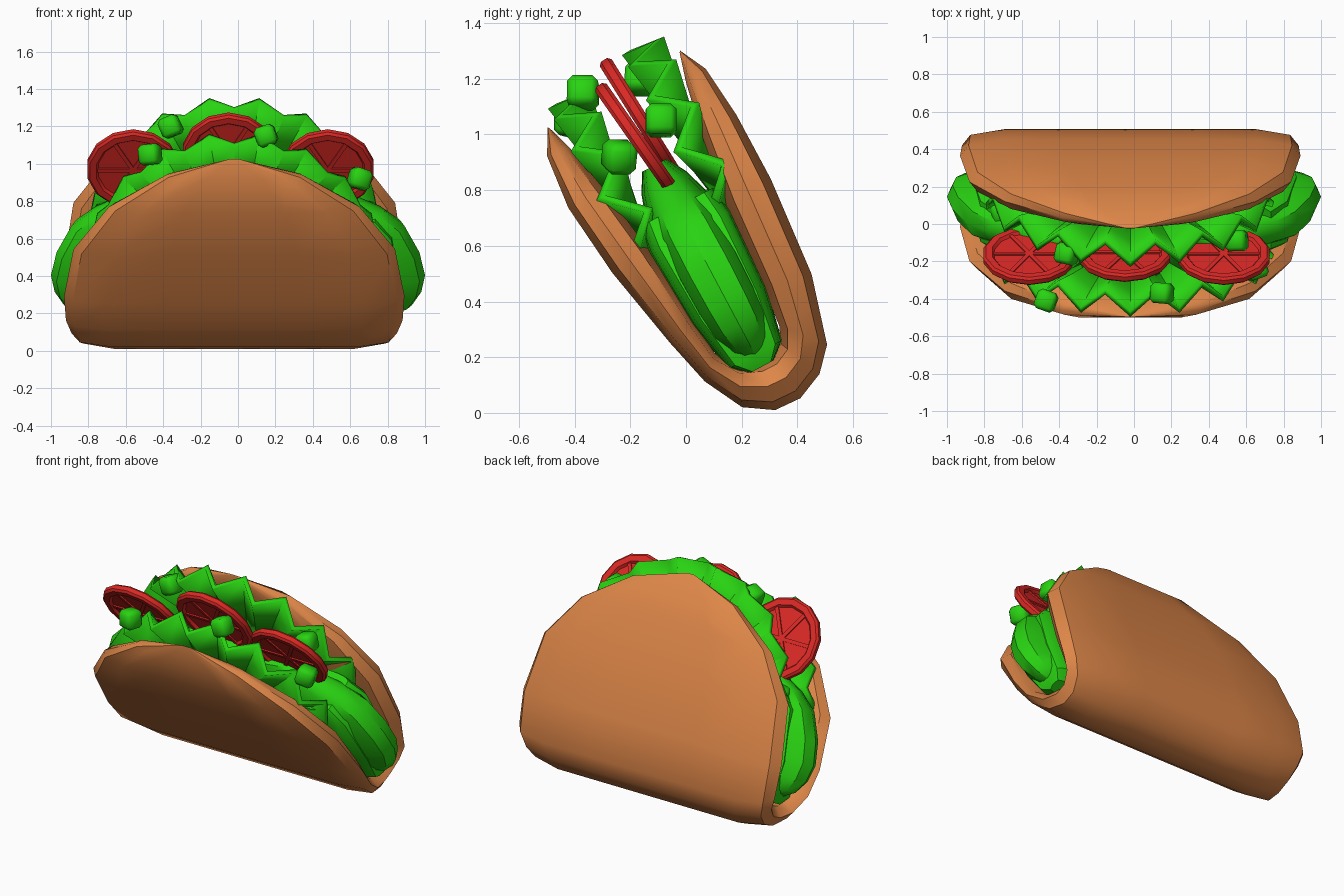
import bpy, bmesh, math, random
from mathutils import Matrix, Vector

if "Cube" in bpy.data.objects:
    bpy.data.objects.remove(bpy.data.objects["Cube"])

random.seed(4)
# Everything is built upright, then leaned towards the front
LEAN = Matrix.Translation((0, .342, .033)) @ Matrix.Rotation(math.radians(28), 4, 'X')


def material(name, rgb):
    m = bpy.data.materials.new(name)
    m.diffuse_color = (*rgb, 1)
    m.use_nodes = True
    m.node_tree.nodes["Principled BSDF"].inputs["Base Color"].default_value = m.diffuse_color
    return m


CRUST = material("crust", (.73, .24, .065))
GREEN = material("green", (.022, .65, .006))
RED = material("red", (.71, .022, .018))


def finish(name, bm, mat, matrix=LEAN, angle=35):
    bmesh.ops.recalc_face_normals(bm, faces=bm.faces)
    me = bpy.data.meshes.new(name)
    bm.to_mesh(me)
    bm.free()
    me.materials.append(mat)
    ob = bpy.data.objects.new(name, me)
    bpy.context.collection.objects.link(ob)
    ob.matrix_world = matrix
    bpy.ops.object.select_all(action='DESELECT')
    ob.select_set(True)
    bpy.context.view_layer.objects.active = ob
    bpy.ops.object.shade_smooth_by_angle(angle=math.radians(angle))
    return ob


def loft(name, rings, mat):
    bm = bmesh.new()
    rows = [[bm.verts.new(p) for p in ring] for ring in rings]
    n = len(rows[0])
    for a, b in zip(rows, rows[1:]):
        for i in range(n):
            j = (i + 1) % n
            bm.faces.new((a[i], a[j], b[j], b[i]))
    bm.faces.new(rows[0])
    bm.faces.new(rows[-1])
    return finish(name, bm, mat)


# Folded shell: outer point, inner point and half width, from front rim to back rim
PROFILE = [
    (-.275, 1.27, -.27, 1.265, .03), (-.325, 1.18, -.24, 1.17, .37),
    (-.345, .98, -.20, .98, .67), (-.315, .70, -.16, .71, .86),
    (-.25, .38, -.14, .42, .91), (-.205, .20, -.125, .27, .90),
    (-.13, .055, -.07, .19, .87), (-.03, -.01, 0, .165, .85),
    (.07, -.015, .05, .165, .85), (.172, .03, .10, .19, .87),
    (.245, .11, .125, .25, .90), (.315, .36, .14, .40, .91),
    (.346, .73, .16, .72, .86), (.345, .99, .20, .98, .67),
    (.325, 1.19, .24, 1.18, .37), (.275, 1.29, .27, 1.285, .03)]
COLS = (.95, .75, .4, 0, -.4, -.75, -.95)
rings = []
for ou, ow, iu, iw, X in PROFILE:
    out, inn = Vector((0, ou, ow)), Vector((0, iu, iw))
    mid = (out + inn) / 2

    def at(s, p):
        return p.lerp(mid, .35 if abs(s) > .9 else 0) + Vector((s * X - .02, 0, 0))
    rings.append([at(1, mid)] + [at(s, out) for s in COLS] +
                 [at(-1, mid)] + [at(s, inn) for s in reversed(COLS)])
loft("shell", rings, CRUST)


# Rounded filling and the lining that fills the fold: height, half width, half depth
def oval_stack(name, levels, mat, power):
    rings = []
    for w, X, d in levels:
        ring = []
        for k in range(20):
            a = math.tau * k / 20
            c, s = math.cos(a), math.sin(a)
            ring.append((X * math.copysign(abs(c) ** power, c),
                         d * math.copysign(abs(s) ** power, s), w))
        rings.append(ring)
    return loft(name, rings, mat)


oval_stack("filling", [(.19, .84, .04), (.24, .93, .10), (.32, .98, .135), (.42, 1.0, .145),
                       (.56, .97, .15), (.72, .89, .145), (.81, .78, .12),
                       (.9, .6, .09), (.97, .42, .05)], GREEN, .6)
oval_stack("lining", [(.15, .84, .05), (.2, .86, .11), (.4, .88, .15), (.7, .83, .165),
                      (.8, .74, .15)], GREEN, .25)


# Ruffled lettuce leaves
def lettuce(name, u0, top, turns=16):
    bm = bmesh.new()
    rows = []
    for i in range(turns + 1):
        t = math.radians(-78 + 156 * i / turns)
        wave = 1 if i % 2 else -1
        row = []
        for r, amp in ((.45, 0), (.78, .035), (1, .065)):
            row.append(bm.verts.new((.79 * r * math.sin(t) - .02,
                                     u0 + wave * amp,
                                     .55 + (top - .55) * r * math.cos(t))))
        rows.append(row)
    for a, b in zip(rows, rows[1:]):
        for k in range(2):
            bm.faces.new((a[k], b[k], b[k + 1], a[k + 1]))
    ob = finish(name, bm, GREEN)
    mod = ob.modifiers.new("thickness", 'SOLIDIFY')
    mod.thickness = .035
    mod.offset = 0


lettuce("front_lettuce", -.16, 1.33)
lettuce("back_lettuce", .165, 1.375)


# Tomato slices with raised rims and spokes
def tomato(name, x, u, w, tilt):
    bm = bmesh.new()
    bmesh.ops.create_cone(bm, cap_ends=True, segments=14, radius1=.25, radius2=.25, depth=.05)
    rim = [e for e in bm.edges if len({round(v.co.z, 3) for v in e.verts}) == 1]
    bmesh.ops.bevel(bm, geom=rim, offset=.012, segments=1, affect='EDGES')
    caps = [f for f in bm.faces if len(f.verts) == 14]
    bmesh.ops.inset_individual(bm, faces=caps, thickness=.035)
    bmesh.ops.inset_individual(bm, faces=caps, thickness=.012, depth=-.016)
    for k in range(3):
        turn = Matrix.Rotation(math.pi * k / 3, 4, 'Z')
        bmesh.ops.create_cube(bm, size=1, matrix=turn @ Matrix.Diagonal((.4, .022, .034, 1)))
    place = Matrix.Translation((x, u, w)) @ Matrix.Rotation(math.radians(90 + tilt), 4, 'X')
    finish(name, bm, RED, LEAN @ place)


tomato("tomato_left", -.56, -.01, 1.07, 7)
tomato("tomato_middle", -.05, .035, 1.14, 4)
tomato("tomato_right", .48, -.01, 1.07, 7)

# Diced green chunks, placed in world space
for i, p in enumerate([(-.36, -.16, 1.2), (.15, -.37, 1.15), (-.47, -.41, 1.05),
                       (.65, -.24, .92), (-.70, .06, .74), (.55, -.09, 1.05)]):
    bm = bmesh.new()
    bmesh.ops.create_cube(bm, size=.11)
    bmesh.ops.bevel(bm, geom=bm.edges[:], offset=.02, segments=1, affect='EDGES')
    spin = Matrix.Rotation(random.uniform(-.4, .4), 4, 'Z') @ \
        Matrix.Rotation(random.uniform(-.5, .5), 4, 'Y')
    finish(f"chunk_{i + 1}", bm, GREEN, Matrix.Translation(p) @ spin, 50)
